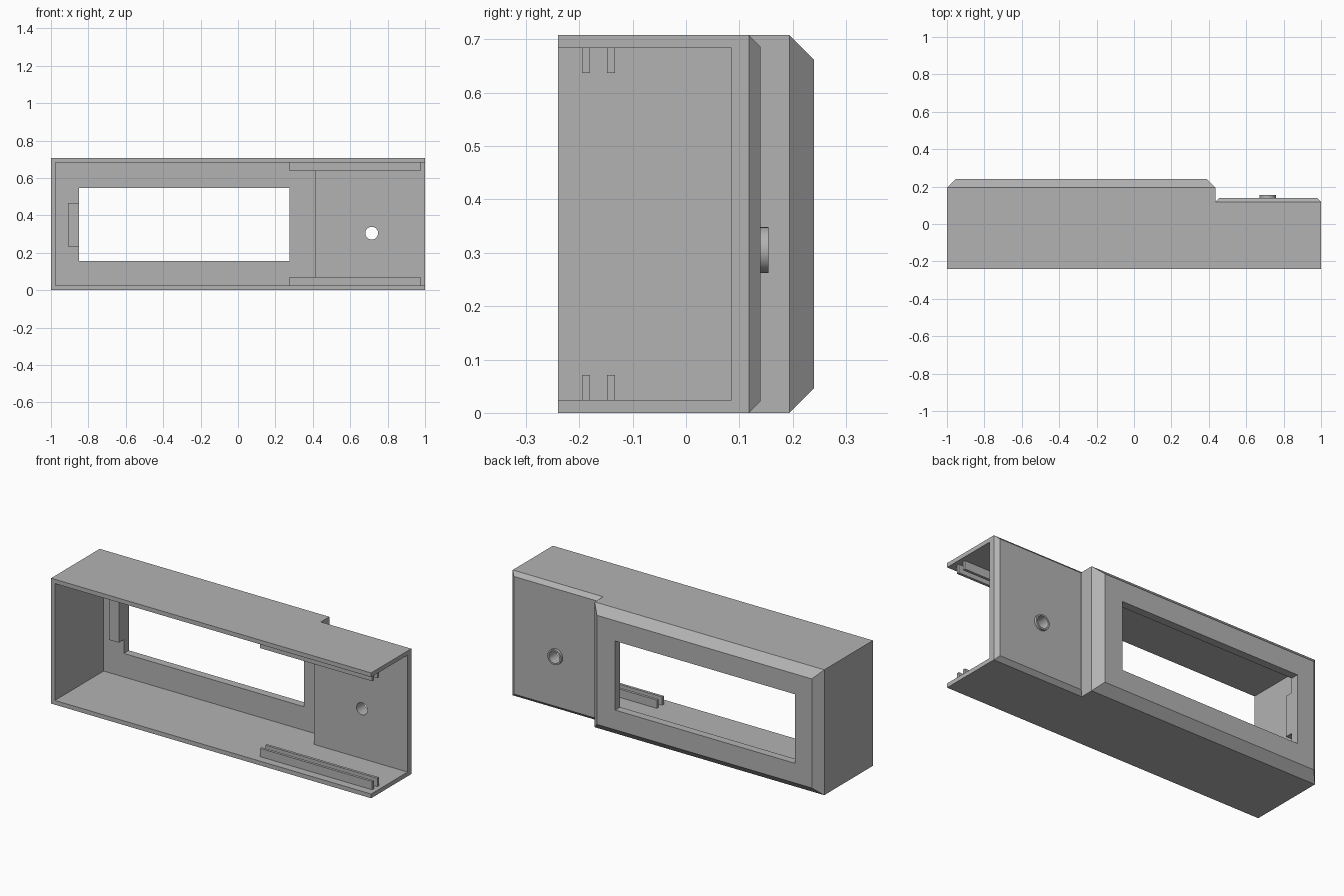
import bpy
import bmesh
import math
from mathutils import Matrix

if "Cube" in bpy.data.objects:
    bpy.data.objects.remove(bpy.data.objects["Cube"], do_unlink=True)

# Single flat grey plastic
grey = bpy.data.materials.new("grey plastic")
grey.use_nodes = True
colour = (0.45, 0.45, 0.45, 1)
grey.diffuse_color = colour
grey.node_tree.nodes["Principled BSDF"].inputs["Base Color"].default_value = colour

H = 0.708            # full height
WALL = 0.024         # wall thickness
FRONT, STEP = -0.24, 0.435
BORE_X, BORE_Z = 0.715, 0.305


def finish(name, bm):
    bmesh.ops.recalc_face_normals(bm, faces=bm.faces)
    mesh = bpy.data.meshes.new(name)
    bm.to_mesh(mesh)
    bm.free()
    mesh.materials.append(grey)
    ob = bpy.data.objects.new(name, mesh)
    bpy.context.collection.objects.link(ob)
    return ob


def block(name, x, y, z, chamfer=0.0):
    """Box from (min, max) pairs, optionally chamfered round its back face."""
    bm = bmesh.new()
    rings = [(y[0], 0), (y[1] - chamfer, 0)]
    if chamfer:
        rings.append((y[1], chamfer))
    loops = []
    for depth, c in rings:
        corners = [(x[0] + c, z[0] + c), (x[1] - c, z[0] + c),
                   (x[1] - c, z[1] - c), (x[0] + c, z[1] - c)]
        loops.append([bm.verts.new((px, depth, pz)) for px, pz in corners])
    bm.faces.new(loops[0])
    bm.faces.new(loops[-1])
    for a, b in zip(loops, loops[1:]):
        for i in range(4):
            j = (i + 1) % 4
            bm.faces.new((a[i], a[j], b[j], b[i]))
    return finish(name, bm)


def peg(name, radius, y):
    """Cylinder along y at the bore position."""
    bm = bmesh.new()
    place = (Matrix.Translation((BORE_X, sum(y) / 2, BORE_Z))
             @ Matrix.Rotation(math.pi / 2, 4, "X"))
    bmesh.ops.create_cone(bm, cap_ends=True, segments=48, radius1=radius,
                          radius2=radius, depth=y[1] - y[0], matrix=place)
    return finish(name, bm)


def combine(target, tool, operation):
    tool.hide_render = True
    mod = target.modifiers.new(operation.lower(), "BOOLEAN")
    mod.operation, mod.solver, mod.object = operation, "EXACT", tool
    bpy.ops.object.select_all(action="DESELECT")
    bpy.context.view_layer.objects.active = target
    target.select_set(True)
    bpy.ops.object.modifier_apply(modifier=mod.name)
    bpy.data.objects.remove(tool, do_unlink=True)


# Housing: deep chamfered section, shallow section and round boss
housing = block("housing", (-1, STEP), (FRONT, 0.24), (0, H), 0.046)
combine(housing, block("shallow_section", (STEP, 1), (FRONT, 0.14), (0, H), 0.022), "UNION")
combine(housing, peg("boss", 0.043, (0.11, 0.155)), "UNION")

# Hollow interior, open at the front and the +x end
inside = (WALL, H - WALL)
combine(housing, block("deep_cavity", (-1 + WALL, 0.415), (-0.4, 0.195), inside), "DIFFERENCE")
combine(housing, block("shallow_cavity", (0.3, 1.2), (-0.4, 0.085), inside), "DIFFERENCE")

# Display window and screw bore
combine(housing, block("window", (-0.85, 0.275), (0.1, 0.4), (0.157, 0.547)), "DIFFERENCE")
combine(housing, peg("bore", 0.034, (0, 0.3)), "DIFFERENCE")
bpy.ops.object.shade_smooth_by_angle(angle=math.radians(30))

# Pad beside the window
block("window_pad", (-0.91, -0.85), (0.15, 0.197), (0.235, 0.465))

# Paired guide rails on floor and ceiling
for level, z in (("lower", (WALL - 0.002, 0.071)), ("upper", (H - 0.071, H - WALL + 0.002))):
    for place, y in (("front", -0.195), ("back", -0.148)):
        block(f"{level}_{place}_rail", (0.275, 0.975), (y, y + 0.015), z)
